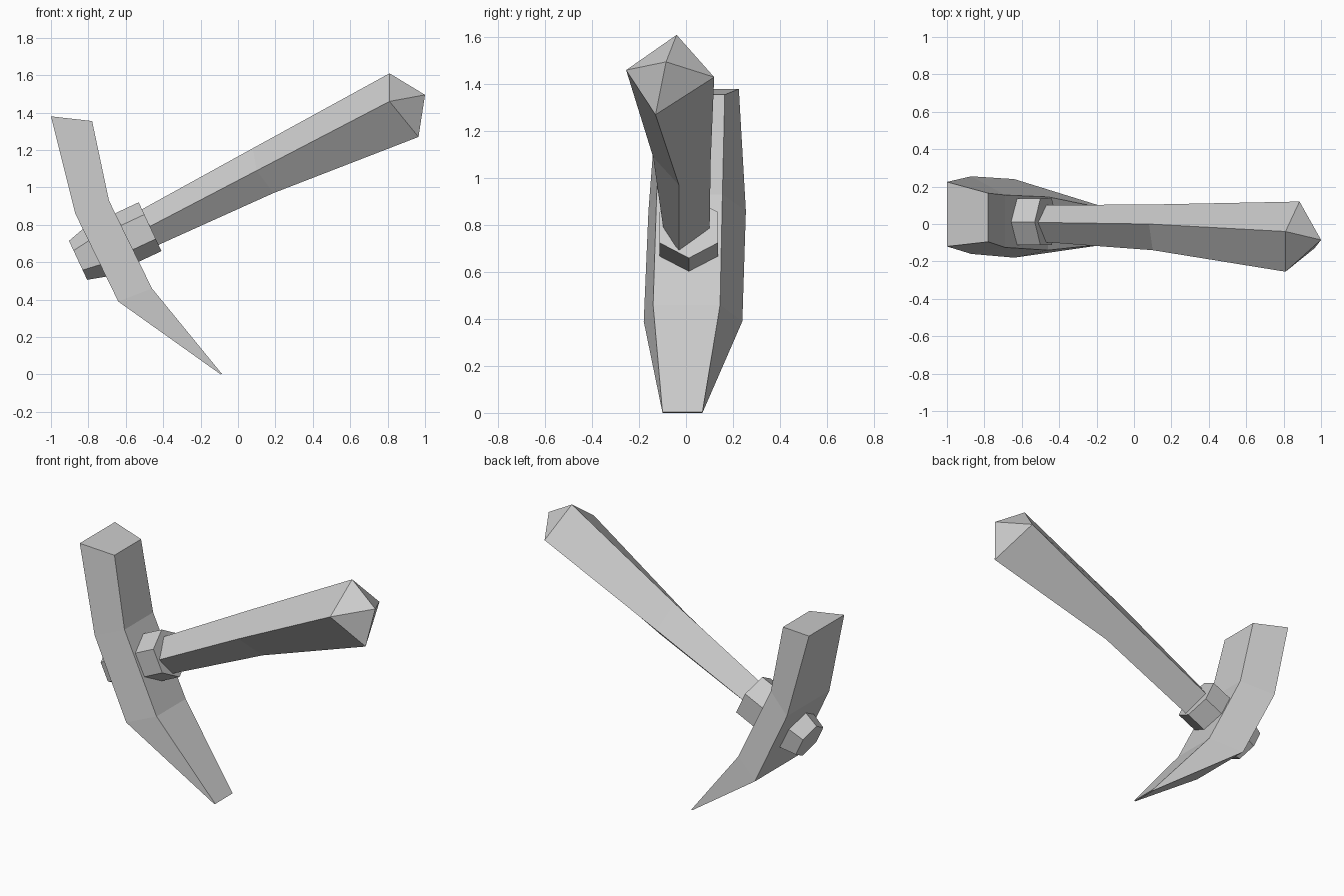
import bpy, bmesh
from math import sin, cos, pi
from mathutils import Vector

cube = bpy.data.objects.get("Cube")
if cube:
    bpy.data.objects.remove(cube, do_unlink=True)

GREY = (0.6, 0.6, 0.6, 1.0)
grey = bpy.data.materials.new("plain_grey")
grey.use_nodes = True
grey.diffuse_color = GREY
grey.node_tree.nodes["Principled BSDF"].inputs["Base Color"].default_value = GREY


def loft(name, rings, apex=None):
    """Skin a chain of equal-sized rings; close the end flat or to an apex."""
    bm = bmesh.new()
    loops = [[bm.verts.new(p) for p in ring] for ring in rings]
    n = len(loops[0])
    for a, b in zip(loops, loops[1:]):
        for i in range(n):
            j = (i + 1) % n
            bm.faces.new((a[i], a[j], b[j], b[i]))
    bm.faces.new(loops[0])
    if apex:
        tip = bm.verts.new(apex)
        for i in range(n):
            bm.faces.new((loops[-1][i], loops[-1][(i + 1) % n], tip))
    else:
        bm.faces.new(loops[-1])
    bmesh.ops.recalc_face_normals(bm, faces=bm.faces)
    mesh = bpy.data.meshes.new(name)
    bm.to_mesh(mesh)
    bm.free()
    mesh.materials.append(grey)
    obj = bpy.data.objects.new(name, mesh)
    bpy.context.collection.objects.link(obj)
    return obj


def head_ring(outer, inner):
    """Four corners from (x, z, y front, y back) of the outer and inner sides."""
    (ox, oz, o0, o1), (ix, iz, i0, i1) = outer, inner
    return [(ox, o0, oz), (ix, i0, iz), (ix, i1, iz), (ox, o1, oz)]


# Curved head: blunt square top, wide middle, chisel edge at the bottom
loft("pick_head", [
    head_ring((-1.0, 1.38, -0.12, 0.225), (-0.78, 1.355, -0.095, 0.165)),
    head_ring((-0.87, 0.86, -0.16, 0.255), (-0.69, 0.93, -0.125, 0.155)),
    head_ring((-0.64, 0.39, -0.18, 0.24), (-0.46, 0.46, -0.14, 0.145)),
    head_ring((-0.092, 0.0, -0.10, 0.07), (-0.086, 0.003, -0.10, 0.07)),
])

# Four-sided flaring handle with a pointed butt
loft("handle", [
    [(-0.61, 0.01, 0.83), (-0.57, 0.1, 0.74), (-0.52, -0.03, 0.65), (-0.57, -0.09, 0.74)],
    [(0.08, 0.0, 1.21), (0.13, 0.105, 1.07), (0.19, -0.03, 0.97), (0.1, -0.14, 1.09)],
    [(0.81, -0.04, 1.61), (0.885, 0.12, 1.43), (0.965, -0.13, 1.27), (0.81, -0.255, 1.46)],
], apex=(1.0, -0.085, 1.495))

# Six-sided collar through the head, tapered to a knob at the back
AXIS = Vector((0.906, 0, 0.423))
UP = Vector((-0.423, 0, 0.906))
SIDE = Vector((0, 1, 0))
FRONT_END = Vector((-0.47, 0.012, 0.79))


def hex_ring(distance, radius):
    centre = FRONT_END - AXIS * distance
    return [centre + radius * (UP * cos(k * pi / 3) + SIDE * sin(k * pi / 3))
            for k in range(6)]


loft("collar", [hex_ring(0, 0.144), hex_ring(0.32, 0.144), hex_ring(0.425, 0.115)])
